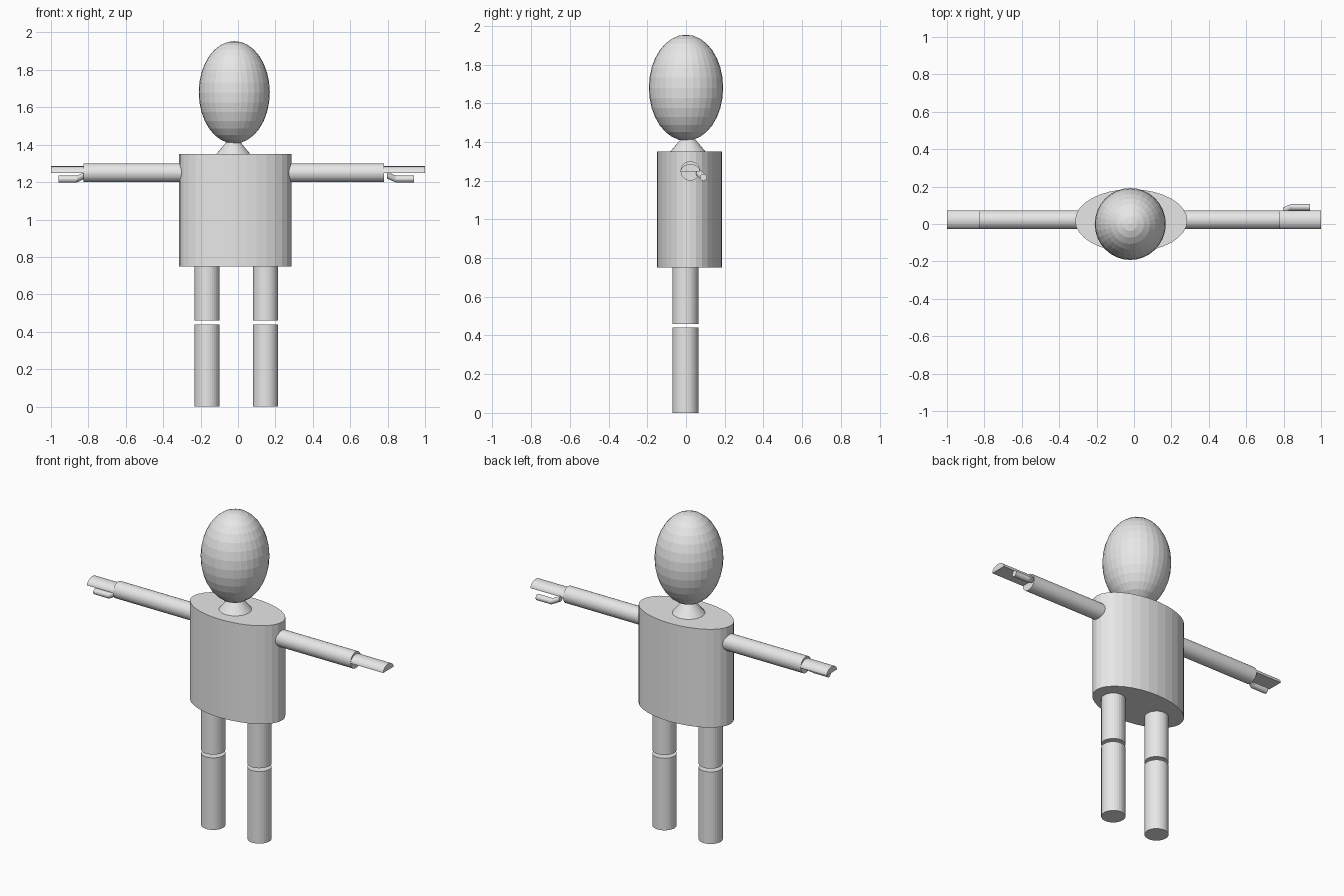
import bpy, bmesh, math
from mathutils import Matrix, Vector

if "Cube" in bpy.data.objects:
    bpy.data.objects.remove(bpy.data.objects["Cube"])

grey = bpy.data.materials.new("light grey")
grey.diffuse_color = (0.8, 0.8, 0.8, 1)
grey.use_nodes = True
grey.node_tree.nodes["Principled BSDF"].inputs["Base Color"].default_value = grey.diffuse_color


def finish(name, bm):
    mesh = bpy.data.meshes.new(name)
    bmesh.ops.recalc_face_normals(bm, faces=bm.faces)
    bm.to_mesh(mesh)
    bm.free()
    mesh.materials.append(grey)
    ob = bpy.data.objects.new(name, mesh)
    bpy.context.collection.objects.link(ob)
    return ob


def upright(name, x, y, z0, z1, rx, ry, top=1.0):
    """Elliptical column or cone standing along z."""
    bm = bmesh.new()
    bmesh.ops.create_cone(bm, cap_ends=True, segments=32, radius1=1, radius2=top, depth=1)
    bm.transform(Matrix.Translation((x, y, (z0 + z1) / 2)) @ Matrix.Diagonal((rx, ry, z1 - z0, 1)))
    return finish(name, bm)


def sideways(name, x0, x1, y, z, ry, rz, half=False):
    """Elliptical rod lying along x, optionally only its upper half."""
    bm = bmesh.new()
    bmesh.ops.create_cone(bm, cap_ends=True, segments=32, radius1=1, radius2=1, depth=1)
    bm.transform(Matrix.Rotation(math.pi / 2, 4, 'Y'))
    if half:
        cut = bmesh.ops.bisect_plane(bm, geom=bm.verts[:] + bm.edges[:] + bm.faces[:], dist=1e-5,
                                     plane_co=(0, 0, 0), plane_no=(0, 0, -1), clear_outer=True)
        edges = [e for e in bm.edges if e.is_boundary]
        bmesh.ops.holes_fill(bm, edges=edges, sides=0)
    bm.transform(Matrix.Translation(((x0 + x1) / 2, y, z)) @ Matrix.Diagonal((x1 - x0, ry, rz, 1)))
    return finish(name, bm)


def tube(name, points, r, sides=16):
    """Round tube through points, with rings square to x."""
    bm = bmesh.new()
    rings = []
    for p in points:
        rings.append([bm.verts.new(Vector(p) + Vector((0, r * math.cos(a), r * math.sin(a))))
                      for a in (2 * math.pi * i / sides for i in range(sides))])
    for a, b in zip(rings, rings[1:]):
        for i in range(sides):
            j = (i + 1) % sides
            bm.faces.new((a[i], a[j], b[j], b[i]))
    bm.faces.new(rings[0])
    bm.faces.new(rings[-1])
    return finish(name, bm)


# Head
bm = bmesh.new()
bmesh.ops.create_uvsphere(bm, u_segments=32, v_segments=16, radius=1)
bm.transform(Matrix.Translation((-0.02, 0, 1.68)) @ Matrix.Diagonal((0.19, 0.192, 0.274, 1)))
finish("head", bm)

# Neck and torso
upright("neck", -0.025, 0.01, 1.345, 1.425, 0.095, 0.095, 0.3)
upright("torso", -0.015, 0.018, 0.75, 1.35, 0.3, 0.168)

# Legs, split at the knee
for side, x in (("left", -0.165), ("right", 0.147)):
    upright(side + "_thigh", x, -0.003, 0.46, 0.77, 0.067, 0.067)
    upright(side + "_shin", x, -0.003, 0, 0.44, 0.067, 0.067)

# Arms
sideways("left_arm", -0.825, -0.27, 0.022, 1.25, 0.05, 0.05)
sideways("right_arm", 0.24, 0.78, 0.022, 1.25, 0.05, 0.05)

# Flat-bottomed hands
sideways("left_hand", -1.0, -0.825, 0.022, 1.248, 0.05, 0.037, True)
sideways("right_hand", 0.78, 1.0, 0.022, 1.248, 0.05, 0.037, True)

# Bent thumbs
tube("left_thumb", [(-0.825, 0.012, 1.234), (-0.862, -0.008, 1.216), (-0.96, -0.008, 1.216)], 0.018)
tube("right_thumb", [(0.797, 0.07, 1.237), (0.842, 0.09, 1.217), (0.94, 0.09, 1.217)], 0.018)
